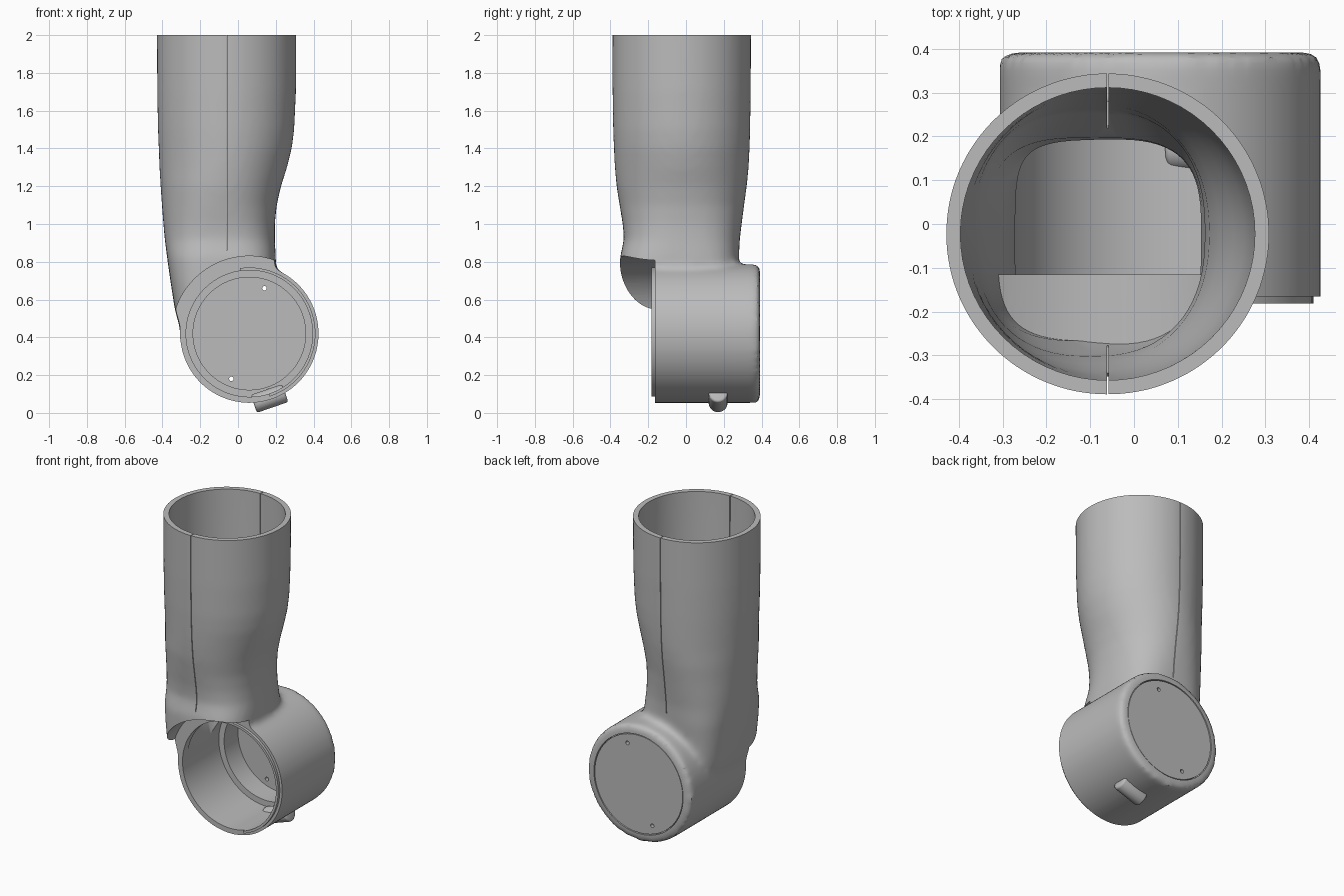
import bpy, bmesh, math
from mathutils import Matrix, Vector

cube = bpy.data.objects.get("Cube")
if cube:
    bpy.data.objects.remove(cube, do_unlink=True)

grey = bpy.data.materials.new("plain grey")
grey.use_nodes = True
grey.diffuse_color = (0.5, 0.5, 0.5, 1)
grey.node_tree.nodes["Principled BSDF"].inputs["Base Color"].default_value = (0.5, 0.5, 0.5, 1)

AXIS = Vector((0.06, 0, 0.42))   # joint axis runs along y
SEAM = -0.06


def finish(name, bm):
    bmesh.ops.recalc_face_normals(bm, faces=bm.faces[:])
    mesh = bpy.data.meshes.new(name)
    bm.to_mesh(mesh)
    bm.free()
    mesh.materials.append(grey)
    ob = bpy.data.objects.new(name, mesh)
    bpy.context.collection.objects.link(ob)
    return ob


def activate(ob):
    bpy.ops.object.select_all(action="DESELECT")
    ob.select_set(True)
    bpy.context.view_layer.objects.active = ob


def modify(ob, kind, **settings):
    activate(ob)
    mod = ob.modifiers.new(kind, kind)
    for key, value in settings.items():
        setattr(mod, key, value)
    bpy.ops.object.modifier_apply(modifier=mod.name)


def combine(ob, other, operation="DIFFERENCE"):
    modify(ob, "BOOLEAN", object=other, operation=operation, solver="EXACT")
    bpy.data.objects.remove(other, do_unlink=True)


def rod(name, a, b, radius, sides=64):
    a, b = Vector(a), Vector(b)
    bm = bmesh.new()
    turn = (b - a).to_track_quat("Z", "Y").to_matrix().to_4x4()
    bmesh.ops.create_cone(bm, cap_ends=True, segments=sides, radius1=radius, radius2=radius,
                          depth=(b - a).length, matrix=Matrix.Translation((a + b) / 2) @ turn)
    return finish(name, bm)


def drum(name, radius, y0, y1):
    return rod(name, AXIS + Vector((0, y0, 0)), AXIS + Vector((0, y1, 0)), radius, 96)


def box(name, low, high):
    bm = bmesh.new()
    low, high = Vector(low), Vector(high)
    size = Matrix.Diagonal((*(high - low), 1))
    bmesh.ops.create_cube(bm, size=1, matrix=Matrix.Translation((low + high) / 2) @ size)
    return finish(name, bm)


def loft(name, rings, inset=0.0, sides=72):
    """Skin rounded sections given as z, x range, y range and squareness."""
    bm = bmesh.new()
    loops = []
    for z, x0, x1, y0, y1, power in rings:
        loop = []
        for i in range(sides):
            a = math.tau * i / sides
            c, s = math.cos(a), math.sin(a)
            x = math.copysign(abs(c) ** (2 / power), c) * ((x1 - x0) / 2 - inset)
            y = math.copysign(abs(s) ** (2 / power), s) * ((y1 - y0) / 2 - inset)
            loop.append(bm.verts.new(((x0 + x1) / 2 + x, (y0 + y1) / 2 + y, z)))
        loops.append(loop)
    for lower, upper in zip(loops, loops[1:]):
        for i in range(sides):
            j = (i + 1) % sides
            bm.faces.new((lower[i], lower[j], upper[j], upper[i]))
    bm.faces.new(loops[0])
    bm.faces.new(loops[-1])
    return finish(name, bm)


# Tube sections from the joint up to the open end
upper = [
    (0.92, -0.388, 0.195, -0.328, 0.285, 2.6),
    (1.00, -0.395, 0.195, -0.335, 0.295, 2.4),
    (1.10, -0.403, 0.205, -0.352, 0.308, 2.2),
    (1.20, -0.410, 0.228, -0.368, 0.322, 2.1),
    (1.30, -0.416, 0.260, -0.377, 0.332, 2),
    (1.40, -0.420, 0.285, -0.382, 0.337, 2),
    (1.50, -0.424, 0.298, -0.386, 0.340, 2),
    (1.70, -0.428, 0.307, -0.389, 0.343, 2),
    (2.15, -0.430, 0.310, -0.390, 0.345, 2),
]
outer_low = [
    (0.42, -0.300, 0.20, -0.34, 0.26, 3.5),
    (0.55, -0.335, 0.20, -0.35, 0.27, 3.5),
    (0.70, -0.358, 0.20, -0.35, 0.27, 3.3),
    (0.82, -0.375, 0.20, -0.35, 0.28, 3),
]
inner_low = [
    (0.45, -0.300, 0.18, -0.29, 0.22, 3.5),
    (0.60, -0.335, 0.18, -0.29, 0.22, 3.5),
    (0.82, -0.370, 0.19, -0.30, 0.23, 3.2),
]

# Body: tube and joint drum blended with soft fillets
body = loft("arm_housing", outer_low + upper)
combine(body, drum("drum_block", 0.367, -0.24, 0.392), "UNION")
modify(body, "REMESH", mode="VOXEL", voxel_size=0.018)
modify(body, "SMOOTH", factor=0.5, iterations=10)

# Trim the open end and the curved skirt over the joint
combine(body, box("top_trim", (-1, -1, 2), (1, 1, 3)))
combine(body, drum("skirt_trim", 0.41, -0.8, -0.165))

# Hollow tube, with a floor left above the skirt
cavity = loft("tube_cavity", inner_low + upper, inset=0.033)
combine(cavity, drum("skirt_floor", 0.44, -0.8, -0.115))
combine(body, cavity)

# Hollow drum, stepped towards the cap seat
for radius, y0, y1 in ((0.335, -0.4, 0.2), (0.298, 0.1, 0.355), (0.314, 0.34, 0.6)):
    combine(body, drum("drum_cavity", radius, y0, y1))

# Split line between the two shell halves
combine(body, box("seam", (SEAM - 0.002, -0.6, 0.86), (SEAM + 0.002, 0.6, 2.1)))

# Back cap with two pin holes
cap = drum("back_cap", 0.309, 0.34, 0.389)
for x, z in ((0.14, 0.66), (-0.035, 0.18)):
    combine(cap, rod("pin_hole", (x, 0.2, z), (x, 0.5, z), 0.012, 16))

# Raised half rim on the open side of the drum
bm = bmesh.new()
start, sweep, steps = math.radians(98), math.radians(170), 40
loops = []
for i in range(steps + 1):
    a = start - sweep * i / steps
    ray = Vector((math.cos(a), 0, math.sin(a)))
    loops.append([bm.verts.new(AXIS + ray * r + Vector((0, y, 0)))
                  for r, y in ((0.335, -0.16), (0.335, -0.182), (0.35, -0.182), (0.35, -0.16))])
for a, b in zip(loops, loops[1:]):
    for i in range(4):
        j = (i + 1) % 4
        bm.faces.new((a[i], a[j], b[j], b[i]))
bm.faces.new(loops[0])
bm.faces.new(loops[-1])
rim = finish("front_half_rim", bm)

# Rounded stop lug under the drum
lug = rod("stop_lug", (0.084, 0.17, 0.048), (0.25, 0.17, 0.105), 0.05, 32)
modify(lug, "BEVEL", width=0.012, segments=3, limit_method="ANGLE")

for ob in (body, cap, rim, lug):
    activate(ob)
    bpy.ops.object.shade_smooth_by_angle(angle=math.radians(32))
